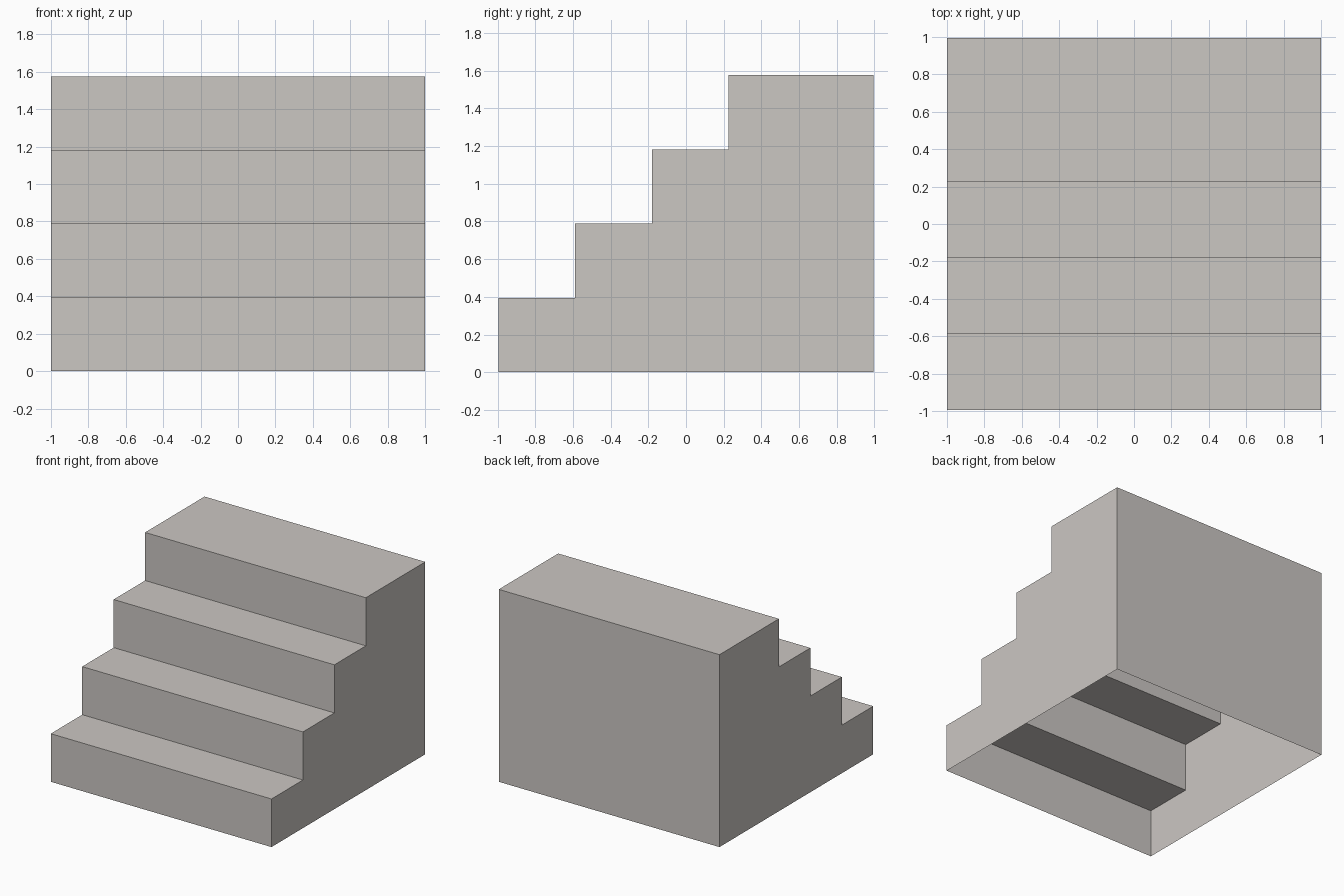
import bpy, bmesh

if "Cube" in bpy.data.objects:
    bpy.data.objects.remove(bpy.data.objects["Cube"])

HALF_WIDTH = 1.0
FRONT, BACK = -0.995, 0.995
RISE, RUN, STEPS = 0.394, 0.407, 4

mat = bpy.data.materials.new("warm grey stone")
mat.diffuse_color = (0.6, 0.57, 0.545, 1)
mat.use_nodes = True
mat.node_tree.nodes["Principled BSDF"].inputs["Base Color"].default_value = mat.diffuse_color

# Side profile (y, z): climbing steps, then down the back
profile = [(FRONT, 0.0)]
for i in range(STEPS):
    y, z = FRONT + i * RUN, (i + 1) * RISE
    profile.append((y, z))
    profile.append((y + RUN if i < STEPS - 1 else BACK, z))
profile.append((BACK, 0.0))

# Thin open-bottomed shell: risers, treads and back, closed by two side walls
bm = bmesh.new()
left = [bm.verts.new((-HALF_WIDTH, y, z)) for y, z in profile]
right = [bm.verts.new((HALF_WIDTH, y, z)) for y, z in profile]
for i in range(len(profile) - 1):
    bm.faces.new((left[i], right[i], right[i + 1], left[i + 1]))
bm.faces.new(left)
bm.faces.new(right[::-1])

mesh = bpy.data.meshes.new("staircase")
bm.to_mesh(mesh)
bm.free()
mesh.materials.append(mat)
stairs = bpy.data.objects.new("staircase", mesh)
bpy.context.collection.objects.link(stairs)
